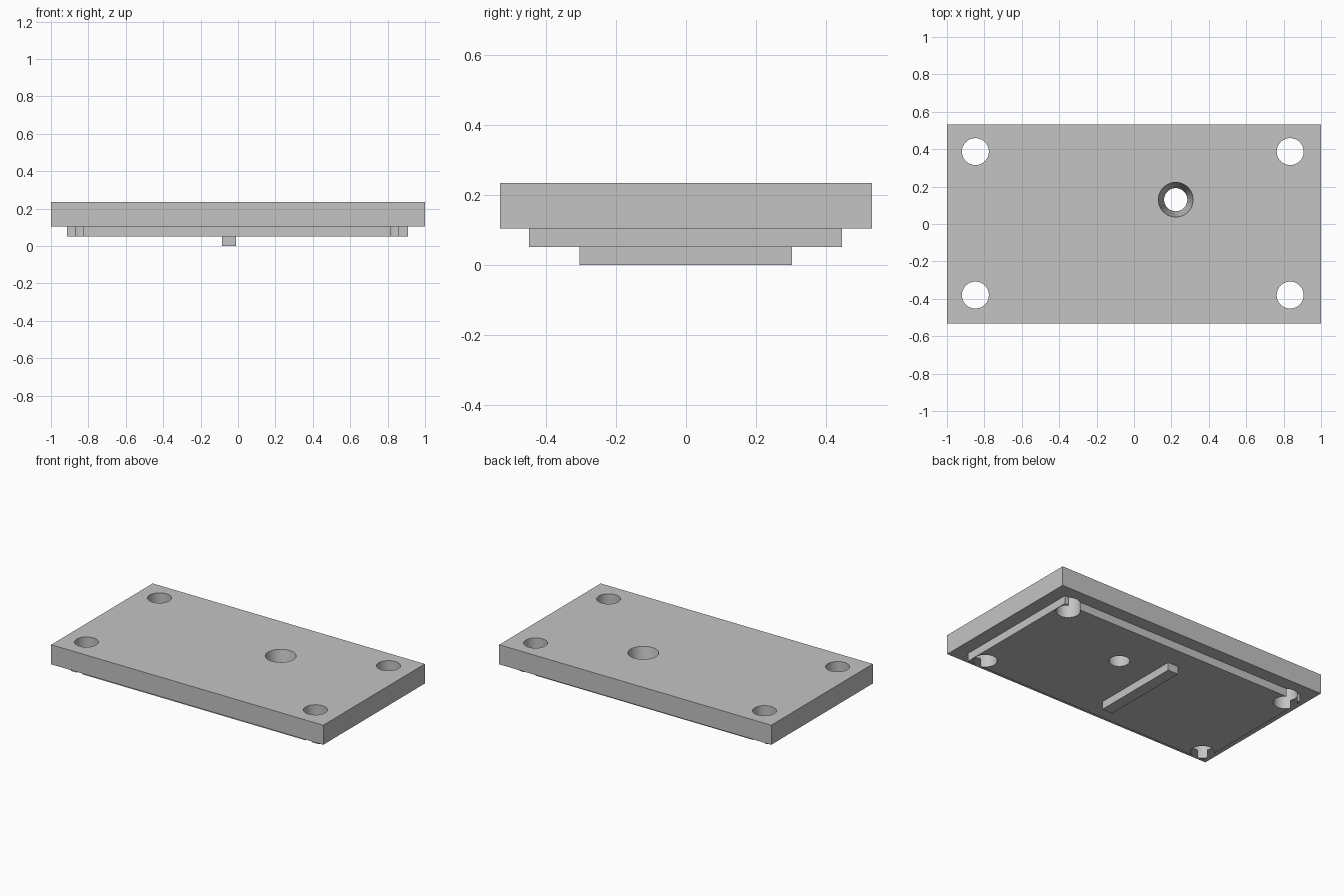
import bpy
import bmesh
from mathutils import Vector

cube = bpy.data.objects.get("Cube")
if cube:
    bpy.data.objects.remove(cube, do_unlink=True)

GREY = (0.55, 0.55, 0.55, 1.0)
grey = bpy.data.materials.new("plain_grey")
grey.use_nodes = True
grey.diffuse_color = GREY
grey.node_tree.nodes["Principled BSDF"].inputs["Base Color"].default_value = GREY


def make_object(name, bm):
    mesh = bpy.data.meshes.new(name)
    bm.to_mesh(mesh)
    bm.free()
    mesh.materials.append(grey)
    obj = bpy.data.objects.new(name, mesh)
    bpy.context.collection.objects.link(obj)
    return obj


def box(name, low, high):
    low, high = Vector(low), Vector(high)
    bm = bmesh.new()
    bmesh.ops.create_cube(bm, size=1)
    bmesh.ops.scale(bm, vec=high - low, verts=bm.verts)
    bmesh.ops.translate(bm, vec=(low + high) / 2, verts=bm.verts)
    return make_object(name, bm)


def cutter(name, x, y, r_low, r_high, z_low, z_high):
    bm = bmesh.new()
    bmesh.ops.create_cone(bm, cap_ends=True, segments=64, radius1=r_low,
                          radius2=r_high, depth=z_high - z_low)
    bmesh.ops.translate(bm, vec=(x, y, (z_low + z_high) / 2), verts=bm.verts)
    obj = make_object(name, bm)
    obj.hide_render = True
    return obj


# Stepped plate and the locating rib beneath it
plate = box("top_plate", (-1, -0.533, 0.105), (1, 0.533, 0.235))
step = box("lower_step", (-0.913, -0.449, 0.052), (0.91, 0.446, 0.105))
rib = box("locating_rib", (-0.086, -0.305, 0), (-0.01, 0.304, 0.052))

# Four straight corner holes and one tapered hole
cutters = [cutter("corner_hole_cutter", x, y, 0.072, 0.072, -0.1, 0.4)
           for x in (-0.848, 0.835) for y in (-0.38, 0.387)]
slope = (0.093 - 0.062) / (0.235 - 0.052)
cutters.append(cutter("tapered_hole_cutter", 0.223, 0.13,
                      0.062 - 0.03 * slope, 0.093 + 0.03 * slope,
                      0.022, 0.265))

# Drill the holes through both layers
for part in (plate, step):
    for c in cutters:
        mod = part.modifiers.new("hole", "BOOLEAN")
        mod.operation = "DIFFERENCE"
        mod.solver = "EXACT"
        mod.object = c
    depsgraph = bpy.context.evaluated_depsgraph_get()
    drilled = bpy.data.meshes.new_from_object(part.evaluated_get(depsgraph))
    part.modifiers.clear()
    part.data = drilled

for c in cutters:
    bpy.data.objects.remove(c, do_unlink=True)

# Smooth hole walls, crisp edges
bpy.ops.object.select_all(action="DESELECT")
for part in (plate, step, rib):
    part.select_set(True)
bpy.context.view_layer.objects.active = plate
bpy.ops.object.shade_smooth_by_angle(angle=0.5)
